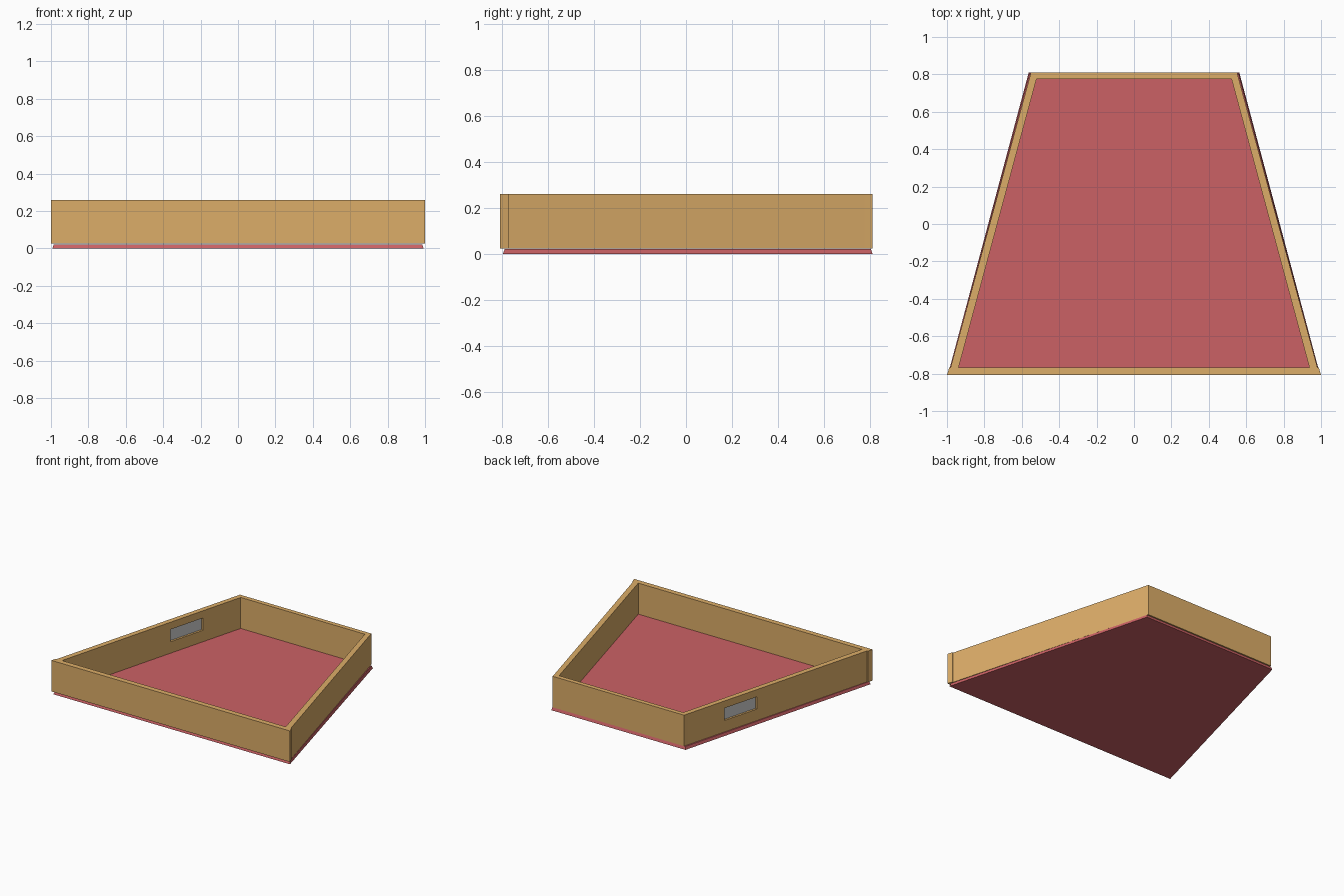
import bpy
import bmesh
from mathutils import Vector

if "Cube" in bpy.data.objects:
    bpy.data.objects.remove(bpy.data.objects["Cube"])


def material(name, rgb):
    m = bpy.data.materials.new(name)
    m.diffuse_color = (*rgb, 1)
    m.use_nodes = True
    m.node_tree.nodes["Principled BSDF"].inputs["Base Color"].default_value = m.diffuse_color
    return m


WOOD = material("wood", (0.72, 0.42, 0.14))
RED = material("red_base", (0.60, 0.12, 0.13))


def slab(name, bottom, z0, z1, mat=None, top=None):
    """Solid between a flat outline at z0 and one at z1."""
    bm = bmesh.new()
    low = [bm.verts.new((x, y, z0)) for x, y in bottom]
    high = [bm.verts.new((x, y, z1)) for x, y in (top or bottom)]
    n = len(low)
    bm.faces.new(low)
    bm.faces.new(high)
    for i in range(n):
        j = (i + 1) % n
        bm.faces.new((low[i], low[j], high[j], high[i]))
    bmesh.ops.recalc_face_normals(bm, faces=bm.faces)
    mesh = bpy.data.meshes.new(name)
    bm.to_mesh(mesh)
    bm.free()
    if mat:
        mesh.materials.append(mat)
    ob = bpy.data.objects.new(name, mesh)
    bpy.context.collection.objects.link(ob)
    return ob


def trapezoid(front_x, front_y, back_x, back_y):
    return [(-front_x, front_y), (front_x, front_y), (back_x, back_y), (-back_x, back_y)]


Z0, Z1 = 0.025, 0.26

# Base with slightly sloped edges
slab("base_panel", trapezoid(0.992, -0.795, 0.563, 0.81), 0, 0.022, RED,
     trapezoid(0.985, -0.787, 0.558, 0.803))

# Front and back walls
slab("front_wall", trapezoid(1.0, -0.808, 0.988, -0.768), Z0, Z1, WOOD)
slab("back_wall", trapezoid(0.56, 0.776, 0.551, 0.81), Z0, Z1, WOOD)

# Slanted side walls
walls = {}
for side, s in (("left", -1), ("right", 1)):
    outline = [(s * 0.981, -0.768), (s * 0.938, -0.768), (s * 0.521, 0.776), (s * 0.56, 0.776)]
    walls[side] = slab(side + "_wall", outline, Z0, Z1, WOOD)

# Window opening through the left wall, and the pane filling it
direction = Vector((0.4192, 1.544)).normalized()
normal = Vector((-direction.y, direction.x))
t = (0.315 + 0.768) / 1.544
center = Vector((-0.9595, -0.768)).lerp(Vector((-0.5405, 0.776)), t)


def along_wall(length, depth):
    return [tuple(center + direction * a * length / 2 + normal * b * depth / 2)
            for a, b in ((-1, -1), (1, -1), (1, 1), (-1, 1))]


cutter = slab("window_cutter", along_wall(0.29, 0.2), 0.112, 0.205)
cutter.hide_render = True
cutter.hide_viewport = True
cut = walls["left"].modifiers.new("window", 'BOOLEAN')
cut.operation = 'DIFFERENCE'
cut.solver = 'EXACT'
cut.object = cutter

slab("window_pane", along_wall(0.29, 0.008), 0.112, 0.205)
